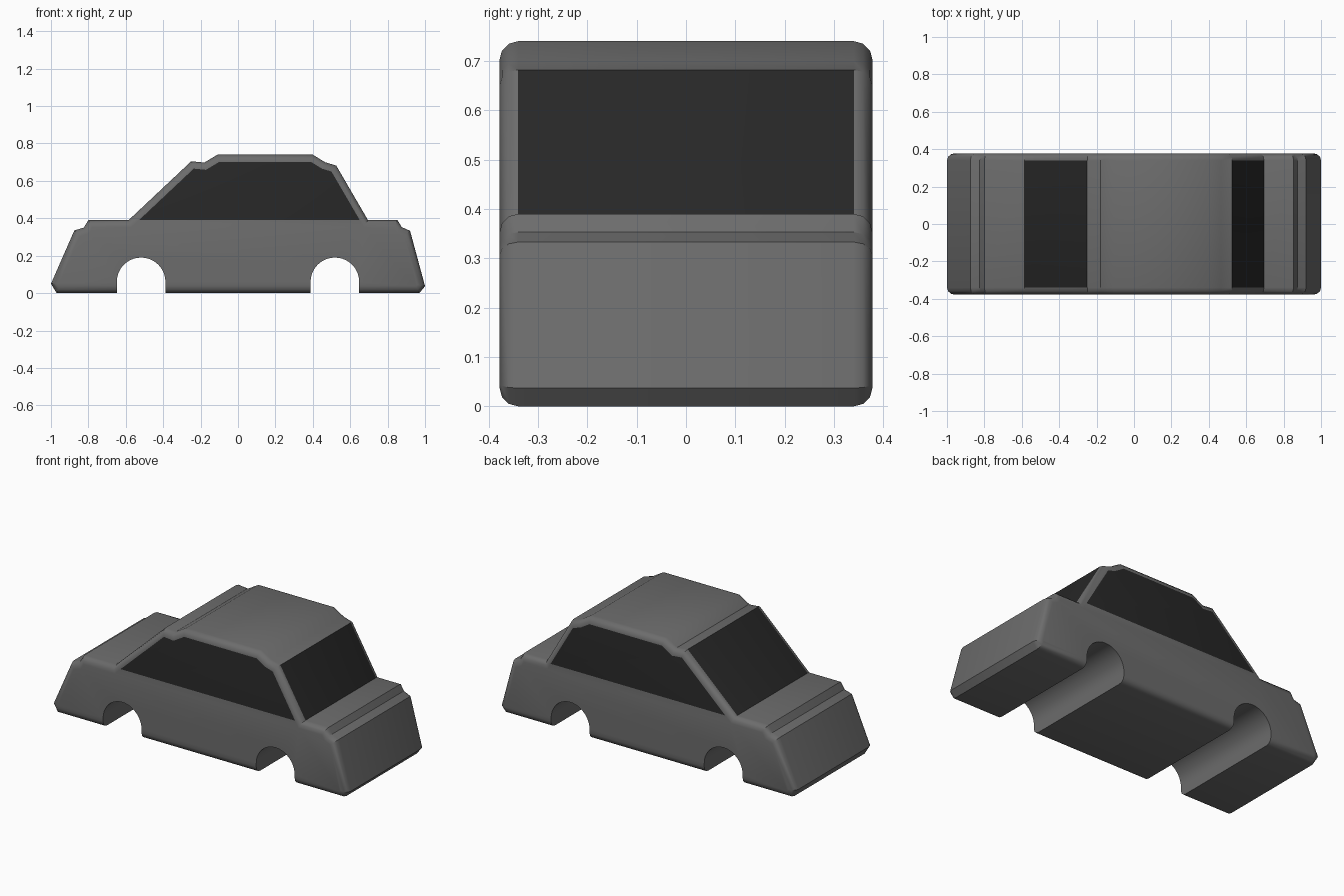
import bpy, bmesh, math
from mathutils import Vector

if "Cube" in bpy.data.objects:
    bpy.data.objects.remove(bpy.data.objects["Cube"])

HALF_W, ROUND, BELT = 0.378, 0.038, 0.39


def prism(profile, half):
    """Side profile (x, z) extruded across y from -half to half."""
    bm = bmesh.new()
    face = bm.faces.new([bm.verts.new((x, -half, z)) for x, z in profile])
    ext = bmesh.ops.extrude_face_region(bm, geom=[face], use_keep_orig=True)
    verts = [v for v in ext["geom"] if isinstance(v, bmesh.types.BMVert)]
    bmesh.ops.translate(bm, verts=verts, vec=(0, 2 * half, 0))
    bmesh.ops.recalc_face_normals(bm, faces=bm.faces)
    return bm


def caps(bm):
    bm.normal_update()
    return [f for f in bm.faces if abs(f.normal.y) > 0.99]


def to_object(bm, name):
    mesh = bpy.data.meshes.new(name)
    bm.to_mesh(mesh)
    bm.free()
    obj = bpy.data.objects.new(name, mesh)
    bpy.context.collection.objects.link(obj)
    return obj


def material(name, v):
    mat = bpy.data.materials.new(name)
    mat.diffuse_color = (v, v, v, 1)
    mat.use_nodes = True
    mat.node_tree.nodes["Principled BSDF"].inputs["Base Color"].default_value = mat.diffuse_color
    return mat


# Body and cabin in one side outline
outline = [(-0.97, 0), (-1, 0.05), (-0.875, 0.335), (-0.825, 0.35), (-0.80, BELT),
           (-0.585, BELT), (-0.25, 0.705), (-0.18, 0.698), (-0.11, 0.74), (0.40, 0.74),
           (0.465, 0.70), (0.525, 0.682), (0.695, BELT), (0.853, BELT), (0.875, 0.353),
           (0.92, 0.333), (1, 0.037), (0.97, 0)]
bm = prism(outline, HALF_W)

# Rounded side edges
rim = list({e for f in caps(bm) for e in f.edges})
bmesh.ops.bevel(bm, geom=rim, offset=ROUND, offset_type='OFFSET', segments=3,
                profile=0.5, affect='EDGES', clamp_overlap=False)

# Split both flanks along the belt line
geom = set()
for f in caps(bm):
    geom.update([f, *f.edges, *f.verts])
bmesh.ops.bisect_plane(bm, geom=list(geom), plane_co=Vector((0, 0, BELT)),
                       plane_no=Vector((0, 0, 1)))

# Glass on side windows, windscreen and rear window
bm.normal_update()
for f in bm.faces:
    c = f.calc_center_median()
    side = abs(f.normal.y) > 0.99 and c.z > BELT + 0.01
    screen = abs(f.normal.y) < 0.01 and abs(c.y) < 0.01 and 0.42 < c.z < 0.66
    f.material_index = 1 if side or screen else 0
body = to_object(bm, "car_body")
body.data.materials.append(material("body_grey", 0.15))
body.data.materials.append(material("window_dark", 0.02))

# Wheel arches cut through the full width
bpy.context.view_layer.objects.active = body
body.select_set(True)
for cx in (-0.518, 0.518):
    r = 0.13
    arch = [(cx + r, -0.1)]
    arch += [(cx + r * math.cos(math.pi * i / 20), 0.06 + r * math.sin(math.pi * i / 20))
             for i in range(21)]
    arch += [(cx - r, -0.1)]
    cutter = to_object(prism(arch, 0.5), "wheel_arch_cutter")
    cutter.data.materials.append(body.data.materials[0])
    cutter.hide_render = True
    mod = body.modifiers.new("wheel_arch", 'BOOLEAN')
    mod.operation, mod.solver, mod.object = 'DIFFERENCE', 'EXACT', cutter
    bpy.ops.object.modifier_apply(modifier=mod.name)
    bpy.data.objects.remove(cutter)

bpy.ops.object.shade_smooth_by_angle(angle=math.radians(32))
